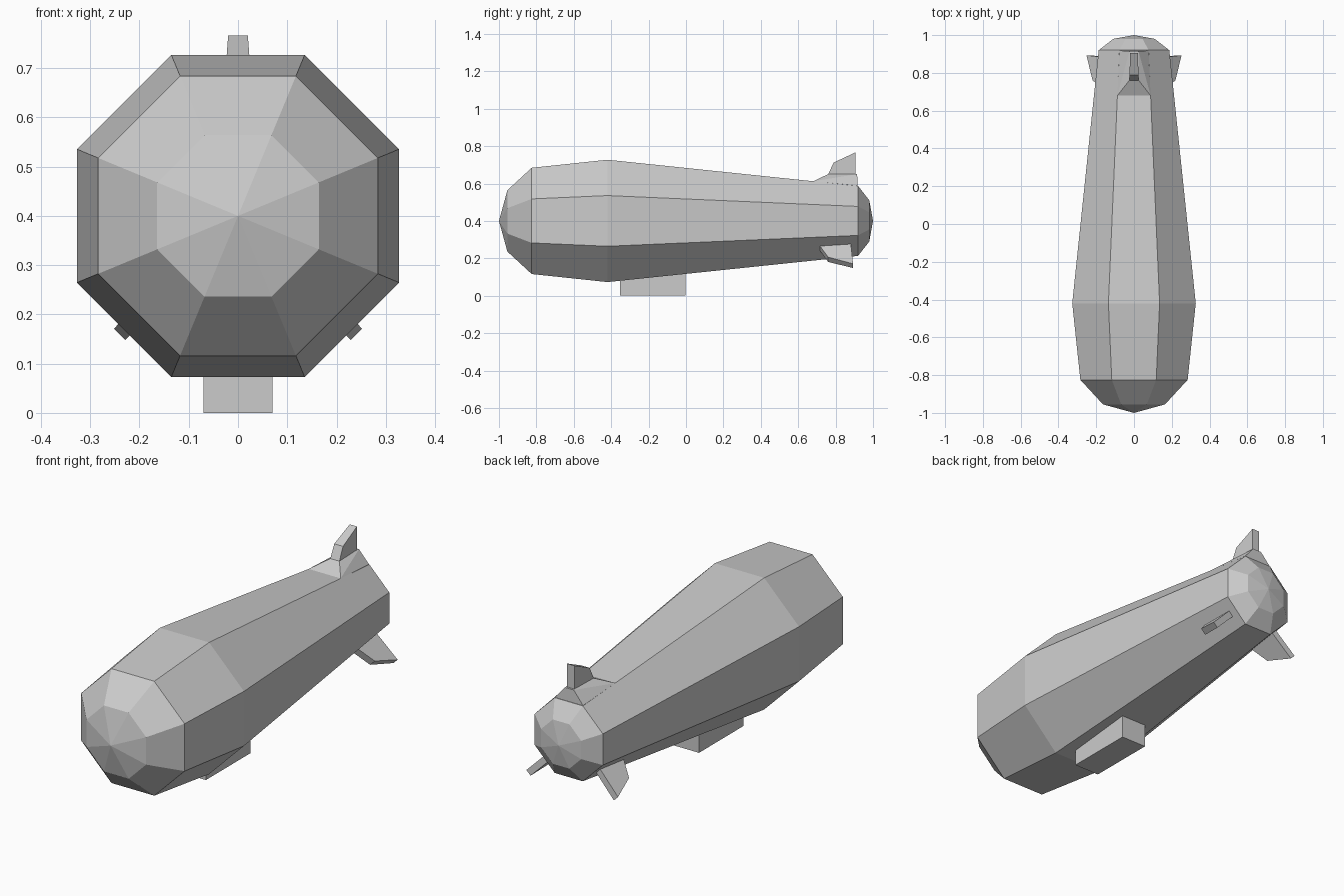
import bpy, bmesh, math
from mathutils import Matrix, Vector

if "Cube" in bpy.data.objects:
    bpy.data.objects.remove(bpy.data.objects["Cube"])

AXIS_Z = 0.40


def finish(name, bm):
    bmesh.ops.recalc_face_normals(bm, faces=bm.faces[:])
    mesh = bpy.data.meshes.new(name)
    bm.to_mesh(mesh)
    bm.free()
    obj = bpy.data.objects.new(name, mesh)
    bpy.context.collection.objects.link(obj)
    return obj


def convex(name, points, angle=0):
    """Convex solid around points, turned about the envelope's long axis."""
    bm = bmesh.new()
    centre = Vector((0, 0, AXIS_Z))
    turn = Matrix.Rotation(math.radians(angle), 3, 'Y')
    for p in points:
        bm.verts.new(turn @ (Vector(p) - centre) + centre)
    res = bmesh.ops.convex_hull(bm, input=bm.verts[:])
    loose = [v for v in bm.verts if not v.link_faces]
    bmesh.ops.delete(bm, geom=loose, context='VERTS')
    bmesh.ops.dissolve_limit(bm, angle_limit=0.01, verts=bm.verts[:], edges=bm.edges[:])
    return finish(name, bm)


def mirrored(half):
    return [(s * x, y, z) for x, y, z in half for s in (-1, 1)]


# Envelope: octagonal rings (y, apothem) closed by nose and tail points
rings = [(-0.955, 0.164), (-0.825, 0.284), (-0.42, 0.327), (0.92, 0.187), (0.98, 0.11)]
bm = bmesh.new()
loops = []
for y, apothem in rings:
    r = apothem / math.cos(math.pi / 8)
    angles = [math.pi / 8 + i * math.pi / 4 for i in range(8)]
    loops.append([bm.verts.new((r * math.cos(a), y, AXIS_Z + r * math.sin(a))) for a in angles])
for a, b in zip(loops, loops[1:]):
    for i in range(8):
        j = (i + 1) % 8
        bm.faces.new((a[i], a[j], b[j], b[i]))
for y, loop in ((-1, loops[0]), (1, loops[-1])):
    tip = bm.verts.new((0, y, AXIS_Z))
    for i in range(8):
        bm.faces.new((loop[i], loop[(i + 1) % 8], tip))
finish("envelope", bm)

# Raised fairing under the top fin, sunk slightly into the envelope
convex("fin_fairing", mirrored([
    (0.088, 0.68, 0.612), (0.025, 0.76, 0.65), (0.024, 0.915, 0.65),
    (0.077, 0.918, 0.588), (0.06, 0.70, 0.56), (0.06, 0.915, 0.55)]))

# Top fin
convex("top_fin", mirrored([
    (0.025, 0.755, 0.63), (0.025, 0.76, 0.65), (0.024, 0.79, 0.712),
    (0.020, 0.905, 0.766), (0.020, 0.905, 0.63)]))

# Two lower fins standing on the lower diagonal panels
for side, angle in (("right", 135), ("left", -135)):
    convex(side + "_lower_fin", mirrored([
        (0.018, 0.715, AXIS_Z + 0.17), (0.018, 0.715, AXIS_Z + 0.205),
        (0.018, 0.76, AXIS_Z + 0.292), (0.016, 0.893, AXIS_Z + 0.34),
        (0.016, 0.88, AXIS_Z + 0.25), (0.016, 0.88, AXIS_Z + 0.17)]), angle)

# Gondola under the belly
bm = bmesh.new()
bmesh.ops.create_cube(bm, size=1, matrix=Matrix.Translation((0, -0.177, 0.07))
                      @ Matrix.Diagonal((0.14, 0.35, 0.14, 1)))
finish("gondola", bm)
